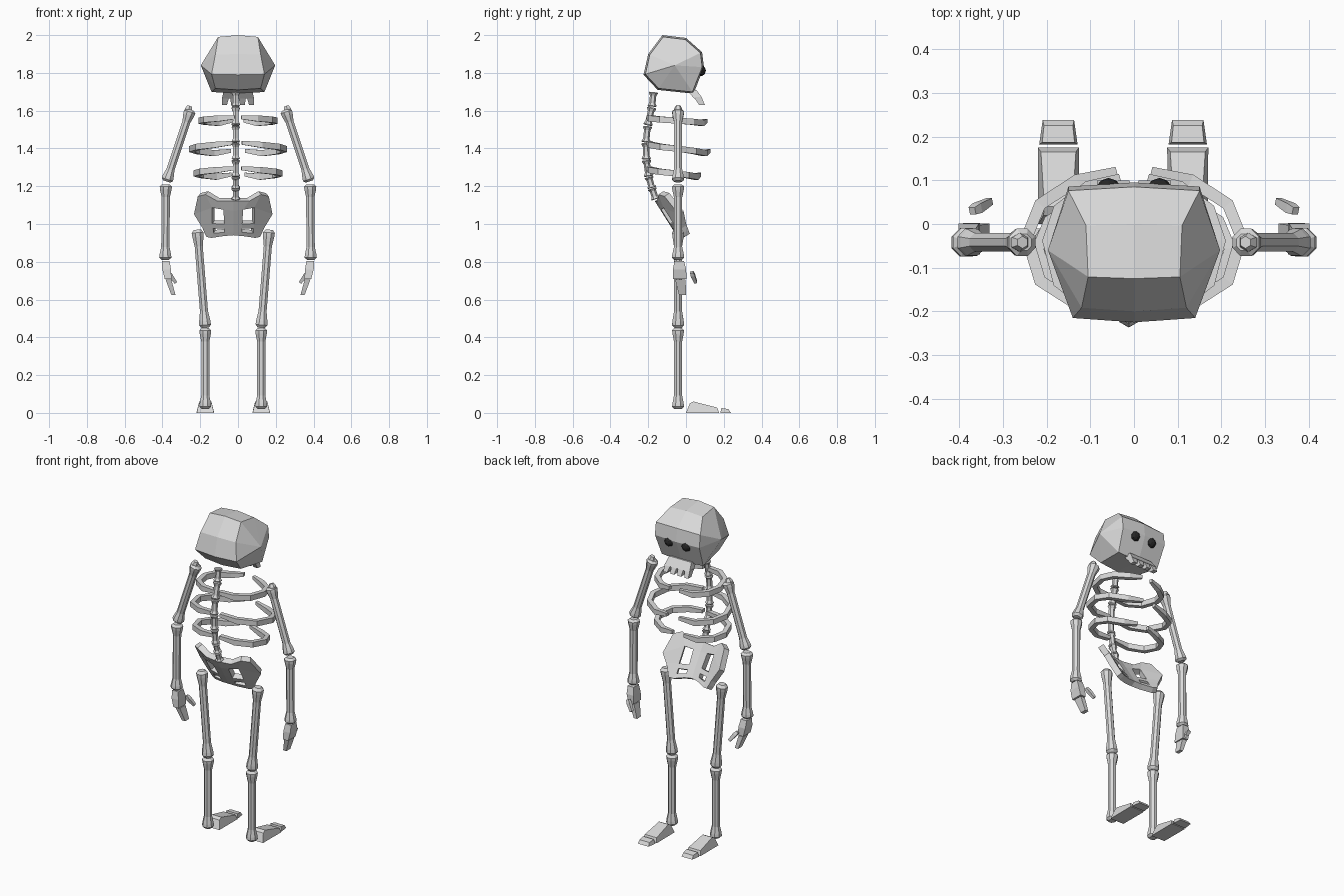
import bpy, bmesh, math
from mathutils import Vector

if "Cube" in bpy.data.objects:
    bpy.data.objects.remove(bpy.data.objects["Cube"])


def material(name, rgb):
    m = bpy.data.materials.new(name)
    m.diffuse_color = (*rgb, 1)
    m.use_nodes = True
    m.node_tree.nodes["Principled BSDF"].inputs["Base Color"].default_value = m.diffuse_color
    return m


BONE = material("bone grey", (0.7, 0.7, 0.7))
DARK = material("socket black", (0.02, 0.02, 0.02))


def make(name, verts, faces, mat=BONE):
    me = bpy.data.meshes.new(name)
    me.from_pydata([tuple(v) for v in verts], [], faces)
    bm = bmesh.new()
    bm.from_mesh(me)
    bmesh.ops.recalc_face_normals(bm, faces=bm.faces)
    bm.to_mesh(me)
    bm.free()
    me.materials.append(mat)
    ob = bpy.data.objects.new(name, me)
    bpy.context.collection.objects.link(ob)
    return ob


def hull(name, pts, mat=BONE):
    """Convex block around a few points."""
    bm = bmesh.new()
    for p in pts:
        bm.verts.new(p)
    bmesh.ops.convex_hull(bm, input=bm.verts[:])
    bmesh.ops.dissolve_limit(bm, angle_limit=0.01, verts=bm.verts[:], edges=bm.edges[:])
    me = bpy.data.meshes.new(name)
    bm.to_mesh(me)
    bm.free()
    me.materials.append(mat)
    ob = bpy.data.objects.new(name, me)
    bpy.context.collection.objects.link(ob)
    return ob


def rect(x, y, z, wx, wy):
    return [(x + a * wx / 2, y + b * wy / 2, z) for a in (-1, 1) for b in (-1, 1)]


def loft(name, rings):
    """Skin equal-length closed rings and cap both ends."""
    n = len(rings[0])
    verts = [v for r in rings for v in r]
    faces = [(i * n + j, i * n + (j + 1) % n, (i + 1) * n + (j + 1) % n, (i + 1) * n + j)
             for i in range(len(rings) - 1) for j in range(n)]
    faces += [tuple(range(n)), tuple(range(len(verts) - n, len(verts)))]
    return make(name, verts, faces)


def lathe(name, p1, p2, profile, sides=8):
    """profile: (fraction along axis, radius)."""
    p1, p2 = Vector(p1), Vector(p2)
    ax = (p2 - p1).normalized()
    u = Vector((0, 1, 0)).cross(ax).normalized()
    v = ax.cross(u)
    rings = []
    for t, r in profile:
        c = p1.lerp(p2, t)
        rings.append([c + (u * math.cos(a) + v * math.sin(a)) * r
                      for a in [math.tau * (k + 0.5) / sides for k in range(sides)]])
    return loft(name, rings)


def long_bone(name, p1, p2, r):
    prof = [(0, .6), (.03, 1), (.07, .95), (.17, .68), (.83, .68), (.93, .95), (.97, 1), (1, .6)]
    return lathe(name, p1, p2, [(t, k * r) for t, k in prof])


# skull: eight-point side profile (y, z, half width), ridge at x=0, fanned sides
PROFILE = [(-.225, 1.79, .14), (-.20, 1.90, .12), (-.125, 2.0, .105), (0, 1.985, .11),
           (.085, 1.91, .15), (.095, 1.83, .15), (.04, 1.69, .14), (-.15, 1.71, .12)]
CY, CZ = -.06, 1.84
sv = []
for y, z, w in PROFILE:
    sy, sz = CY + (y - CY) * .94, CZ + (z - CZ) * .94
    sv += [(-w, sy, sz), (0, y, z), (w, sy, sz)]
sv += [(-.197, CY, CZ), (.197, CY, CZ)]
sf = []
for i in range(8):
    a, b = i * 3, (i + 1) % 8 * 3
    sf += [(a, a + 1, b + 1, b), (a + 1, a + 2, b + 2, b + 1), (a, b, 24), (a + 2, b + 2, 25)]
make("skull", sv, sf)

# eye sockets
for s in (-1, 1):
    eye = [(s * .058 + .03 * math.sin(p) * math.cos(a), .075 + .03 * math.cos(p),
            1.812 + .03 * math.sin(p) * math.sin(a))
           for p in (.05, .6, 1.1, 1.6, 2.4) for a in [math.tau * k / 8 for k in range(8)]]
    hull("eye_socket", eye, DARK)

# upper jaw with four teeth
hull("jaw", rect(0, .03, 1.71, .15, .05) + rect(0, .065, 1.665, .17, .045))
for x in (-.066, -.022, .022, .066):
    hull("tooth", rect(x, .062, 1.672, .038, .04) + rect(x * 1.08, .085, 1.63, .026, .03))

# spine: chain of spools
JOINTS = [(1.70, -.172), (1.62, -.18), (1.52, -.203), (1.43, -.212), (1.34, -.21),
          (1.25, -.197), (1.19, -.18), (1.13, -.16)]
for (z1, y1), (z2, y2) in zip(JOINTS, JOINTS[1:]):
    lathe("vertebra", (-.012, y1, z1), (-.012, y2, z2),
          [(.02, .02), (.08, .025), (.25, .017), (.75, .017), (.92, .025), (.98, .02)], 6)

# ribs: open hoops, (x scale, y scale, back z, front z)
RIB = [(.02, -.195), (.125, -.187), (.215, -.13), (.245, -.03), (.215, .045), (.13, .1), (.04, .122)]
for sx, sy, zb, zf in [(.8, .95, 1.565, 1.535), (1, 1, 1.43, 1.375), (.9, .84, 1.295, 1.25)]:
    for s in (-1, 1):
        pts = [Vector((s * x * sx, -.195 + (y + .195) * sy, zb + (zf - zb) * min(i / 5, 1)))
               for i, (x, y) in enumerate(RIB)]
        pts[-1].z += .012
        rings = []
        for i, p in enumerate(pts):
            t = pts[min(i + 1, 6)] - pts[max(i - 1, 0)]
            n = Vector((-t.y, t.x, 0)).normalized() * (.009 if i == 6 else .014)
            h = Vector((0, 0, .010 if i in (0, 6) else .016))
            rings.append([p + n + h, p - n + h, p - n - h, p + n - h])
        loft("rib", rings)

# arms and hands
for s in (-1, 1):
    long_bone("upper_arm", (s * .252, -.042, 1.605), (s * .378, -.042, 1.225), .034)
    lathe("shoulder_knob", (s * .255, -.042, 1.625), (s * .275, -.042, 1.57),
          [(0, .014), (.3, .022), (1, .016)], 6)
    long_bone("forearm", (s * .382, -.042, 1.21), (s * .385, -.042, .81), .035)
    hull("palm", rect(s * .382, -.036, .805, .04, .05) + rect(s * .378, -.034, .76, .046, .07)
         + rect(s * .37, -.034, .71, .036, .072))
    hull("fingers", rect(s * .368, -.03, .705, .03, .055) + rect(s * .342, -.018, .625, .022, .038))
    lathe("thumb", (s * .37, .03, .745), (s * .33, .052, .69), [(0, .012), (.3, .016), (1, .011)], 4)

# pelvis: curved sheet with openings, thickened
LOW_X = -.025
ROWS = [[(0, 1.13), (.08, 1.13), (.14, 1.165), (.18, 1.155)],
        [(0, 1.08), (.05, 1.085), (.105, 1.095), (.2, 1.06)],
        [(0, 1.02), (.045, 1.01), (.105, 1.01), (.17, 1.01)],
        [(0, .985), (.045, .985), (.1, .985), (.155, .985)],
        [(0, .965), (.045, .965), (.1, .96), (.145, .96)],
        [(0, .95), (.05, .945), (.11, .935), (.135, .94)]]
pv, pf = [], []
for row in ROWS:
    for x, z in [(-x, z) for x, z in row[:0:-1]] + row:
        pv.append((LOW_X + x, -.15 + (1.13 - z) * .63 + 2 * x * x, z))
for r in range(5):
    for c in range(6):
        if not (r in (1, 3) and c in (1, 4)):
            a = r * 7 + c
            pf.append((a, a + 1, a + 8, a + 7))
pelvis = make("pelvis", pv, pf)
mod = pelvis.modifiers.new("thickness", "SOLIDIFY")
mod.thickness = .035
mod.offset = 0

# legs and feet
FOOT = [(.0, 0, .046), (.02, .05, .034), (.04, .06, .032), (.09, .045, .036),
        (.165, .028, .04), (.175, 0, .047), (.09, 0, .04)]
TOE = [(.182, 0, .044), (.187, .026, .037), (.225, .02, .033), (.238, 0, .036)]
for s in (-1, 1):
    kx = LOW_X + s * .148
    long_bone("thigh", (LOW_X + s * .19, -.042, .97), (kx, -.042, .45), .034)
    long_bone("shin", (kx, -.042, .45), (kx, -.042, .02), .034)
    hull("foot", [(kx + d * w, y, z) for y, z, w in FOOT for d in (-1, 1)])
    hull("toes", [(kx + d * w, y, z) for y, z, w in TOE for d in (-1, 1)])
